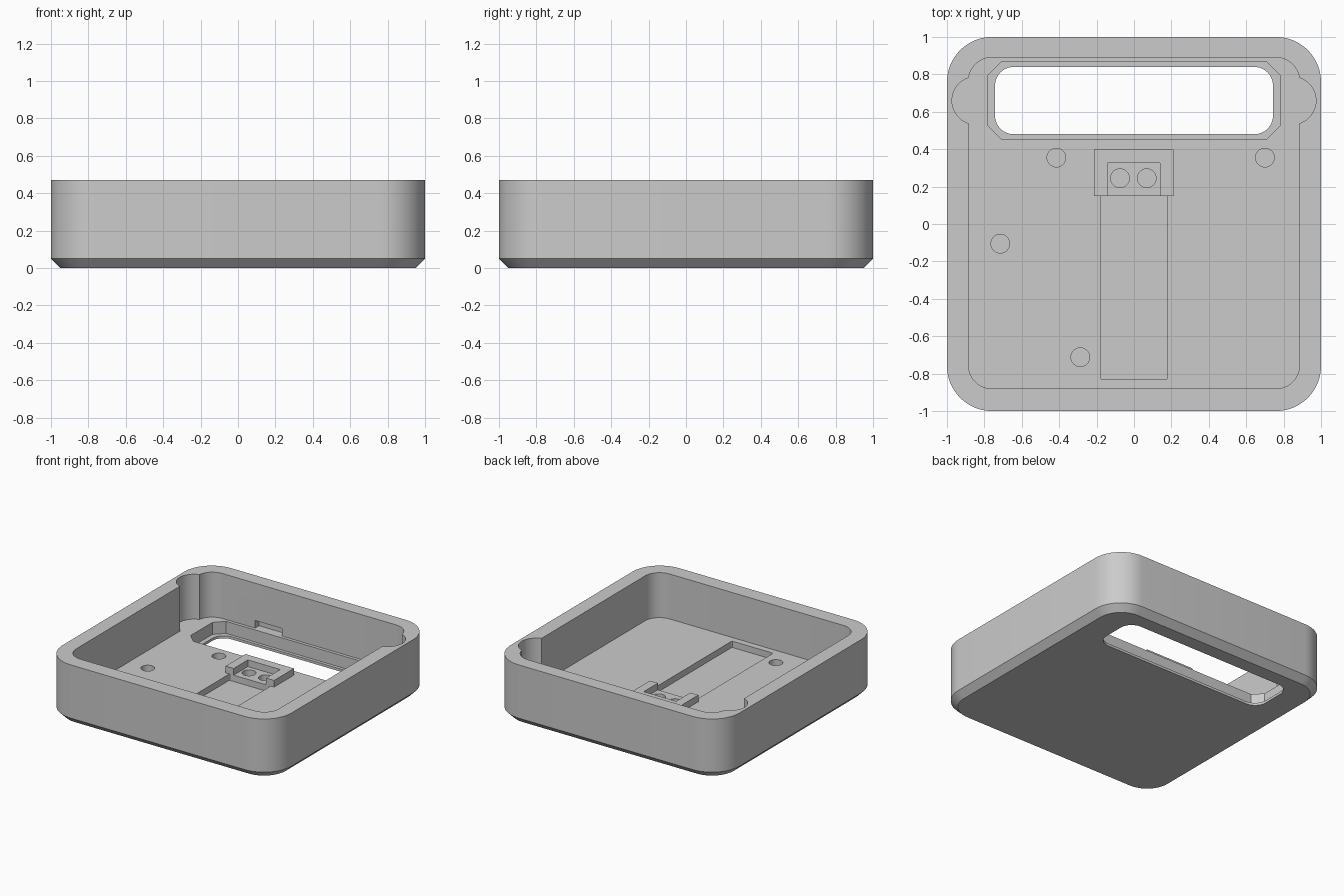
import bpy, bmesh, math

if "Cube" in bpy.data.objects:
    bpy.data.objects.remove(bpy.data.objects["Cube"])

FLOOR, TOP = 0.115, 0.47

grey = bpy.data.materials.new("plain grey")
grey.diffuse_color = (0.6, 0.6, 0.6, 1)
grey.use_nodes = True
grey.node_tree.nodes["Principled BSDF"].inputs["Base Color"].default_value = grey.diffuse_color


def rounded(x0, x1, y0, y1, r, seg=12):
    """Outline of a rounded rectangle; seg=1 gives cut corners, r=0 square ones."""
    if r == 0:
        return [(x0, y0), (x1, y0), (x1, y1), (x0, y1)]
    pts = []
    corners = [(x1 - r, y1 - r), (x0 + r, y1 - r), (x0 + r, y0 + r), (x1 - r, y0 + r)]
    for k, (cx, cy) in enumerate(corners):
        for i in range(seg + 1):
            a = math.pi / 2 * (k + i / seg)
            pts.append((cx + r * math.cos(a), cy + r * math.sin(a)))
    return pts


def circle(cx, cy, r, n=48):
    return [(cx + r * math.cos(2 * math.pi * i / n),
             cy + r * math.sin(2 * math.pi * i / n)) for i in range(n)]


def loft(name, rings):
    """Closed solid through a list of (outline, height) rings."""
    bm = bmesh.new()
    loops = [[bm.verts.new((x, y, z)) for x, y in pts] for pts, z in rings]
    n = len(loops[0])
    for a, b in zip(loops, loops[1:]):
        for i in range(n):
            j = (i + 1) % n
            bm.faces.new((a[i], a[j], b[j], b[i]))
    bm.faces.new(loops[0][::-1])
    bm.faces.new(loops[-1])
    bmesh.ops.recalc_face_normals(bm, faces=bm.faces)
    me = bpy.data.meshes.new(name)
    bm.to_mesh(me)
    bm.free()
    me.materials.append(grey)
    ob = bpy.data.objects.new(name, me)
    bpy.context.collection.objects.link(ob)
    return ob


def activate(ob):
    bpy.ops.object.select_all(action='DESELECT')
    ob.select_set(True)
    bpy.context.view_layer.objects.active = ob


def cut(target, pts, z0, z1):
    """Remove a prism from the target."""
    cutter = loft("cutter", [(pts, z0), (pts, z1)])
    mod = target.modifiers.new("cut", 'BOOLEAN')
    mod.operation, mod.solver, mod.object = 'DIFFERENCE', 'EXACT', cutter
    activate(target)
    bpy.ops.object.modifier_apply(modifier=mod.name)
    bpy.data.objects.remove(cutter)


# Tray body with a chamfered underside
outer = rounded(-1, 1, -1, 1, 0.24)
tray = loft("tray", [(rounded(-0.95, 0.95, -0.95, 0.95, 0.19), 0), (outer, 0.05), (outer, TOP)])

# Main cavity and round side pockets
cut(tray, rounded(-0.885, 0.885, -0.88, 0.89, 0.125), FLOOR, 0.6)
for side in (-1, 1):
    cut(tray, circle(side * 0.845, 0.66, 0.128), FLOOR, 0.6)

# Window through the floor, with a wider cut-corner recess above a thin lip
cut(tray, rounded(-0.78, 0.78, 0.455, 0.865, 0.07, 1), 0.02, 0.3)
cut(tray, rounded(-0.743, 0.743, 0.48, 0.84, 0.1), -0.1, 0.3)

# Long channel in the floor
cut(tray, rounded(-0.18, 0.18, -0.83, 0.15, 0.01, 3), 0.065, 0.2)

# Notch in the rear wall
cut(tray, rounded(-0.475, -0.24, 0.875, 0.94, 0), FLOOR, 0.175)

# Blind holes in the floor
for x, y in [(-0.415, 0.355), (0.70, 0.355), (-0.715, -0.105), (-0.287, -0.712),
             (-0.075, 0.245), (0.068, 0.245)]:
    cut(tray, circle(x, y, 0.05, 32), 0.055, 0.2)

# U-shaped bracket around the two middle holes
u = [(-0.213, 0.15), (-0.143, 0.15), (-0.143, 0.327), (0.14, 0.327),
     (0.14, 0.15), (0.21, 0.15), (0.21, 0.398), (-0.213, 0.398)]
bracket = loft("bracket", [(u, FLOOR), (u, 0.168)])

for ob in (tray, bracket):
    activate(ob)
    bpy.ops.object.shade_smooth_by_angle(angle=math.radians(30))
